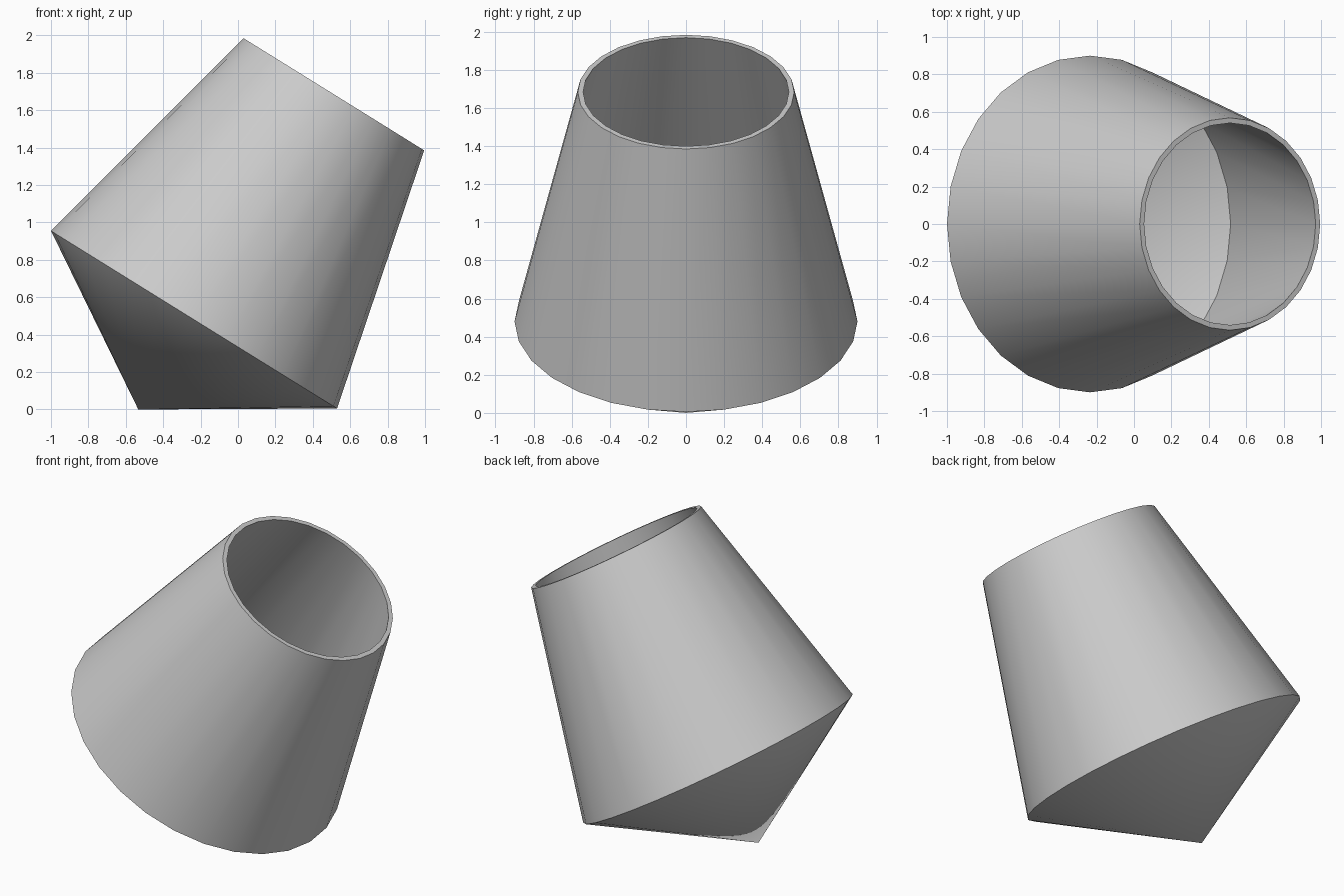
import bpy, bmesh, math

if "Cube" in bpy.data.objects:
    bpy.data.objects.remove(bpy.data.objects["Cube"])

SIDES = 28
TILT = math.radians(31.83)

# Profile (radius, height along the axis), from outer tip round the rim to inner tip
PROFILE = [
    (0, -0.565),       # outer tip
    (0.90, 0),         # outer widest edge
    (0.568, 1.418),    # outer rim
    (0.54, 1.418),     # inner rim
    (0.882, 0.005),    # inner widest edge
    (0, -0.54),        # inner tip
]


def lathe(name, profile, sides):
    bm = bmesh.new()
    rings = []
    for r, h in profile:
        if r == 0:
            rings.append([bm.verts.new((0, 0, h))] * sides)
        else:
            rings.append([bm.verts.new((r * math.cos(2 * math.pi * i / sides),
                                        r * math.sin(2 * math.pi * i / sides), h))
                          for i in range(sides)])
    for a, b in zip(rings, rings[1:]):
        for i in range(sides):
            j = (i + 1) % sides
            corners = list(dict.fromkeys((a[i], a[j], b[j], b[i])))
            bm.faces.new(corners)
    bmesh.ops.recalc_face_normals(bm, faces=bm.faces[:])
    mesh = bpy.data.meshes.new(name)
    bm.to_mesh(mesh)
    bm.free()
    obj = bpy.data.objects.new(name, mesh)
    bpy.context.collection.objects.link(obj)
    return obj


# Hollow tapered cup with a conical bottom, resting on the side of its cone
cup = lathe("tilted_cup", PROFILE, SIDES)
cup.location = (-0.235, 0, 0.48)
cup.rotation_euler = (0, TILT, 0)

# Smooth walls, sharp rim and widest edge
bpy.context.view_layer.objects.active = cup
cup.select_set(True)
bpy.ops.object.shade_smooth_by_angle(angle=math.radians(30))
